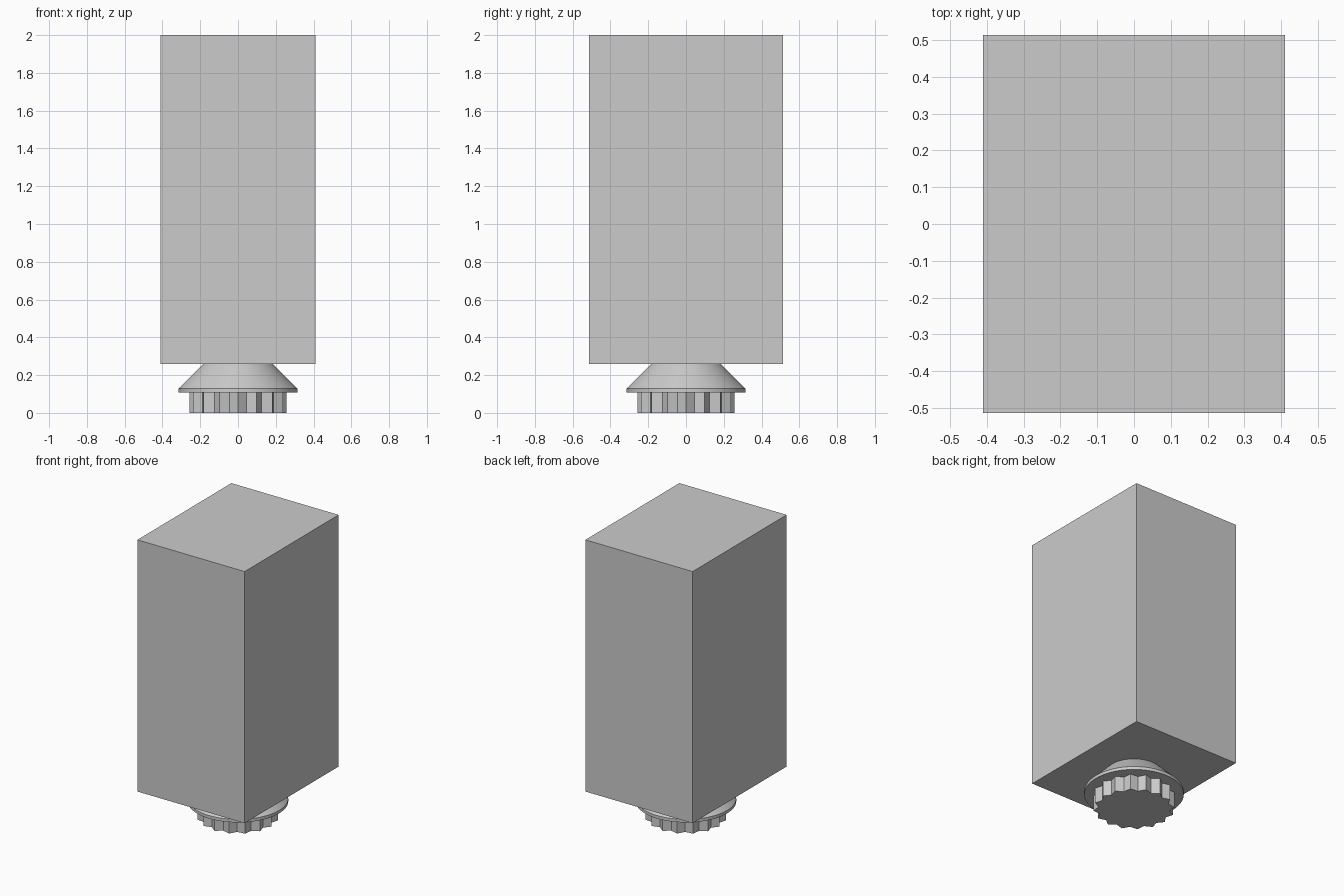
import bpy, bmesh
from math import sin, cos, pi

if "Cube" in bpy.data.objects:
    bpy.data.objects.remove(bpy.data.objects["Cube"])

GREY = (0.6, 0.6, 0.6, 1)
grey = bpy.data.materials.new("plain grey")
grey.use_nodes = True
grey.diffuse_color = GREY
grey.node_tree.nodes["Principled BSDF"].inputs["Base Color"].default_value = GREY


def ring(bm, radii, z):
    """Closed ring of vertices, one per radius, starting at the front."""
    n = len(radii)
    return [bm.verts.new((r * sin(2 * pi * i / n), -r * cos(2 * pi * i / n), z))
            for i, r in enumerate(radii)]


def lofted(name, sections, smooth=False):
    """Solid through a stack of (radii, height) rings, capped at both ends."""
    bm = bmesh.new()
    rings = [ring(bm, radii, z) for radii, z in sections]
    for low, high in zip(rings, rings[1:]):
        n = len(low)
        for i in range(n):
            j = (i + 1) % n
            bm.faces.new((low[i], low[j], high[j], high[i]))
    bm.faces.new(rings[0][::-1])
    bm.faces.new(rings[-1])
    mesh = bpy.data.meshes.new(name)
    bm.to_mesh(mesh)
    bm.free()
    obj = bpy.data.objects.new(name, mesh)
    bpy.context.collection.objects.link(obj)
    mesh.materials.append(grey)
    if smooth:
        bpy.ops.object.select_all(action="DESELECT")
        obj.select_set(True)
        bpy.context.view_layer.objects.active = obj
        bpy.ops.object.shade_smooth_by_angle(angle=pi / 6)
    return obj


# Tall rectangular body
bpy.ops.mesh.primitive_cube_add(size=1, location=(0, 0, 1.13))
body = bpy.context.object
body.name = "body"
body.scale = (0.82, 1.026, 1.74)
bpy.ops.object.transform_apply(location=False, rotation=False, scale=True)
body.data.materials.append(grey)

# Conical collar with a thin rim
SIDES = 64
lofted("collar", [([r] * SIDES, z) for r, z in
                  ((0.315, 0.107), (0.315, 0.128), (0.183, 0.26))], smooth=True)

# Knob with sixteen pointed teeth
teeth = [0.257, 0.226] * 16
lofted("toothed_knob", [(teeth, 0), (teeth, 0.107)])
